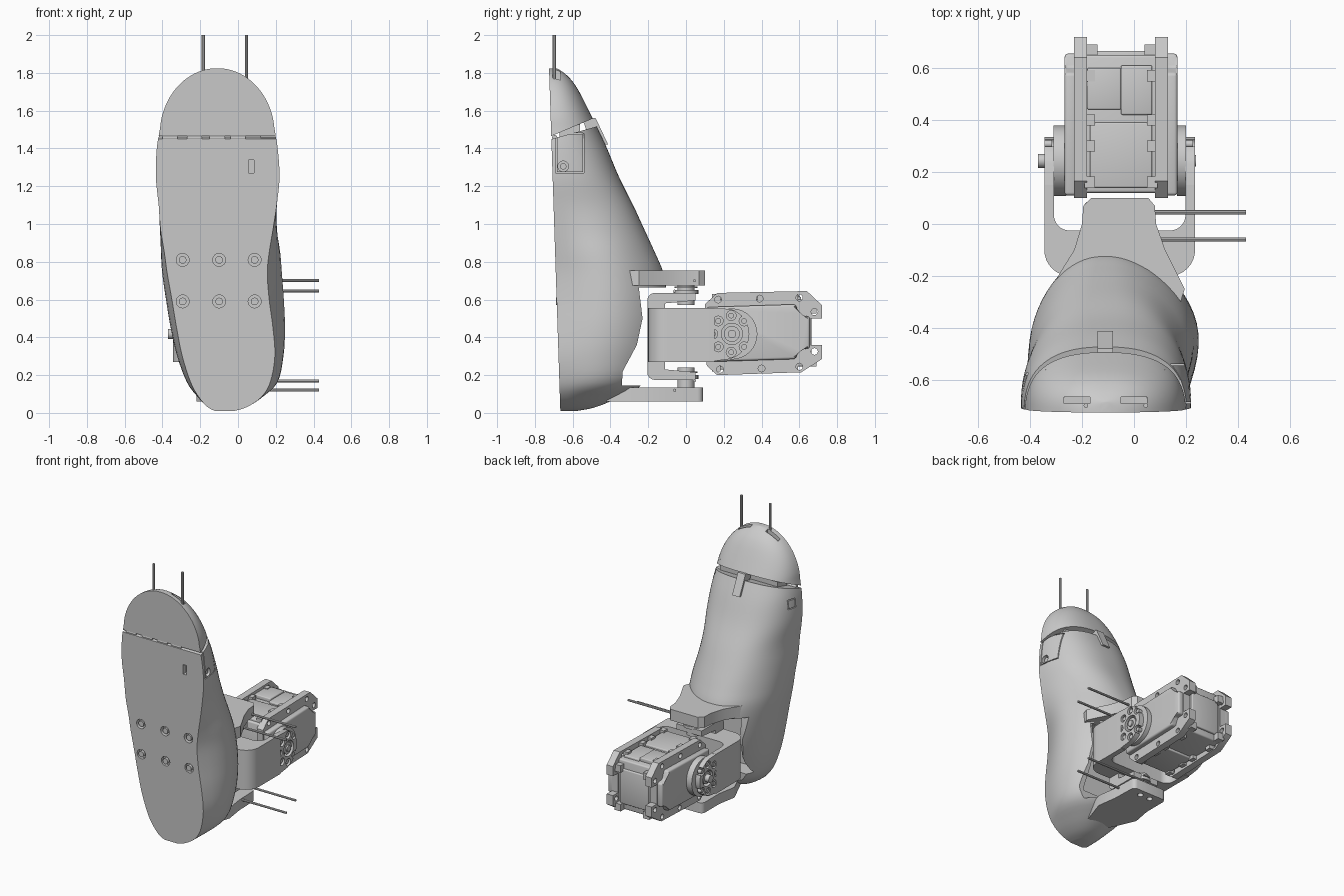
import bpy, bmesh, math
from mathutils import Vector

cube = bpy.data.objects.get("Cube")
if cube:
    bpy.data.objects.remove(cube, do_unlink=True)

grey = bpy.data.materials.new("plain grey")
grey.use_nodes = True
grey.diffuse_color = (0.6, 0.6, 0.6, 1)
grey.node_tree.nodes["Principled BSDF"].inputs["Base Color"].default_value = (0.6, 0.6, 0.6, 1)


def shade(mesh, angle=32):
    for poly in mesh.polygons:
        poly.use_smooth = True
    mesh.set_sharp_from_angle(angle=math.radians(angle))


def finish(bm, name):
    bmesh.ops.recalc_face_normals(bm, faces=bm.faces)
    mesh = bpy.data.meshes.new(name)
    bm.to_mesh(mesh)
    bm.free()
    mesh.materials.append(grey)
    shade(mesh)
    obj = bpy.data.objects.new(name, mesh)
    bpy.context.scene.collection.objects.link(obj)
    return obj


def prism(name, points, axis, low, high, bevel=0):
    """Extrude an outline along an axis; the outline uses the other two axes in order."""
    def place(p, h):
        return {"x": (h, p[0], p[1]), "y": (p[0], h, p[1]), "z": (p[0], p[1], h)}[axis]
    bm = bmesh.new()
    a = [bm.verts.new(place(p, low)) for p in points]
    b = [bm.verts.new(place(p, high)) for p in points]
    bm.faces.new(a)
    bm.faces.new(b)
    for i in range(len(a)):
        j = (i + 1) % len(a)
        bm.faces.new((a[i], a[j], b[j], b[i]))
    if bevel:
        bmesh.ops.bevel(bm, geom=bm.edges[:], offset=bevel, segments=3, affect="EDGES", profile=0.5)
    return finish(bm, name)


def box(name, x, y, z, bevel=0):
    return prism(name, [(x[0], y[0]), (x[1], y[0]), (x[1], y[1]), (x[0], y[1])], "z", *z, bevel)


def arc(u, v, r, start=0, end=360, n=24):
    steps = n if end - start == 360 else n + 1
    angles = [math.radians(start + (end - start) * i / n) for i in range(steps)]
    return [(u + r * math.cos(a), v + r * math.sin(a)) for a in angles]


def disc(name, axis, u, v, r, low, high, n=24):
    return prism(name, arc(u, v, r, n=n), axis, low, high)


def carve(obj, cutters):
    """Subtract each cutter, then discard it."""
    for cutter in cutters:
        cutter.hide_render = True
        mod = obj.modifiers.new("cut", "BOOLEAN")
        mod.operation, mod.solver, mod.object = "DIFFERENCE", "EXACT", cutter
    bpy.context.view_layer.update()
    graph = bpy.context.evaluated_depsgraph_get()
    mesh = bpy.data.meshes.new_from_object(obj.evaluated_get(graph))
    obj.modifiers.clear()
    obj.data = mesh
    shade(mesh)
    for cutter in cutters:
        bpy.data.objects.remove(cutter, do_unlink=True)


# Foot sections: height, sole left, sole right, left bulge, right bulge, back
SECTIONS = [
    (0.01, -.12, -.02, 0, 0, -.58), (.03, -.16, .045, 0, 0, -.48),
    (.08, -.205, .12, .01, .01, -.36), (.16, -.25, .17, .03, .05, -.22),
    (.3, -.295, .195, .04, .06, -.15), (.45, -.325, .185, .045, .08, -.11),
    (.6, -.35, .165, .045, .095, -.1), (.74, -.375, .155, .04, .095, -.12),
    (.85, -.39, .165, .03, .075, -.165), (.97, -.41, .185, .01, .035, -.22),
    (1.1, -.42, .205, 0, .005, -.28), (1.25, -.435, .22, 0, 0, -.355),
    (1.4, -.43, .21, 0, 0, -.418),
]
# Elliptical toe end
for degrees in (5, 15, 25, 35, 45, 55, 65, 73, 80, 86):
    s, c = math.sin(math.radians(degrees)), math.cos(math.radians(degrees))
    SECTIONS.append((1.47 + .355 * s, -.11 - .305 * c, -.11 + .305 * c, 0, 0, -.45 - .175 * s - .06 * s ** 8))


def smooth_rows(rows, steps=4):
    """Pass a Catmull-Rom curve through the section values."""
    padded = [rows[0]] + rows + [rows[-1]]
    result = []
    for a, b, c, d in zip(padded, padded[1:], padded[2:], padded[3:]):
        for t in [i / steps for i in range(steps)]:
            result.append([q + t / 2 * (r - p + t * (2 * p - 5 * q + 4 * r - s + t * (3 * (q - r) + s - p)))
                           for p, q, r, s in zip(a, b, c, d)])
    return result + [rows[-1]]


def foot_piece(name, plane_point, plane_normal):
    bm = bmesh.new()
    rings = []
    for z, left, right, bulge_l, bulge_r, back in smooth_rows(SECTIONS):
        mid, half, front = (left + right) / 2, (right - left) / 2, -.665 - .033 * z
        ring = []
        for i in range(41):
            t = math.pi * i / 40
            depth = max(math.sin(t), 0) ** .83
            side = math.copysign(abs(math.cos(t)) ** .83, math.cos(t))
            swell = math.sin(math.pi * depth) * (bulge_r if side > 0 else -bulge_l) * min(1, 2 * abs(side))
            ring.append(bm.verts.new((mid + half * side + swell, front + (back - front) * depth, z)))
        rings.append(ring)
    for low, high in zip(rings, rings[1:]):
        for i in range(41):
            j = (i + 1) % 41
            bm.faces.new((low[i], low[j], high[j], high[i]))
    bm.faces.new(rings[0])
    bm.faces.new(rings[-1])
    cut = bmesh.ops.bisect_plane(bm, geom=bm.verts[:] + bm.edges[:] + bm.faces[:], dist=1e-5,
                                 plane_co=plane_point, plane_no=plane_normal, clear_outer=True)
    edges = [g for g in cut["geom_cut"] if isinstance(g, bmesh.types.BMEdge)]
    bmesh.ops.holes_fill(bm, edges=edges, sides=0)
    return finish(bm, name)


foot = foot_piece("foot_shell", Vector((0, -.71, 1.45)), Vector((0, -.28, 1)))
toe = foot_piece("toe_cap", Vector((0, -.715, 1.465)), Vector((0, .42, -1)))

# Ankle opening, sole screw holes, slot and side panel grooves
cutters = [
    prism("heel_cutter", [(-.34, .145), (-.335, .22), (-.26, .36), (-.23, .5), (-.25, .665),
                          (.2, .665), (.2, .145)], "x", -1, 1),
    box("cavity_cutter", (-.27, .15), (-.46, .1), (.2, .66)),
    box("slot_cutter", (.055, .085), (-.8, -.67), (1.27, 1.34)),
]
screws = [(x, z) for z in (.81, .59) for x in (-.293, -.1, .088)]
cutters += [disc("screw_cutter", "y", x, z, .034, -.8, -.66) for x, z in screws]


def groove(x, y, z, w=.006):
    return [box("groove_cutter", x, y, (h, h + w)) for h in z] + \
           [box("groove_cutter", x, (d, d + w), (z[0] + .001, z[1] + w - .001)) for d in y]


cutters += groove((.12, .4), (-.69, -.545), (1.27, 1.475))
cutters += groove((-.6, -.36), (-.64, -.58), (1.34, 1.4))
cutters.append(disc("panel_hole_cutter", "x", -.65, 1.305, .028, .18, .4))
carve(foot, cutters)
for x, z in screws:
    disc("sole_screw", "y", x, z, .02, -.688, -.65)
disc("panel_screw", "x", -.65, 1.305, .017, .1, .205)

# Toe hinge, rear tab and sensor wires with pockets
carve(toe, [box("pocket_cutter", (x - .05, x + .05), (-.69, -.665), (1.74, 1.9)) for x in (-.22, 0)])
box("toe_hinge_block", (-.34, .12), (-.67, -.56), (1.42, 1.57))
for x in (-.36, -.23, -.11, 0):
    prism("hinge_knuckle", arc(-.695, 1.457, .014, n=12), "x", x - .04, x + .04)
prism("toe_rear_tab", [(-.412, 1.42), (-.478, 1.56), (-.55, 1.56), (-.5, 1.42)], "x", -.14, -.08)
for x in (-.185, .045):
    disc("toe_wire", "z", x, -.698, .009, 1.74, 2, 8)
for y, z in ((.045, .7), (-.06, .645), (.045, .17), (-.06, .12)):
    disc("ankle_wire", "x", y, z, .008, .04, .43, 8)

# Ankle tabs above and below the joint
upper = [(-.3, -.36), (-.32, -.25), (-.28, -.18), (-.23, -.1), (-.2, 0), (-.195, .07), (-.165, .1),
         (.055, .1), (.08, .07), (.085, 0), (.12, -.1), (.16, -.18), (.195, -.25), (.16, -.36)]
prism("upper_ankle_tab", upper, "z", .675, .755)
lower = arc(-.165, .06, .03, 180, 90, 4) + arc(.045, .06, .03, 90, 0, 4) + [(.08, -.1), (.1, -.24), (.04, -.42)]
lower += [(-.14, -.42), (-.22, -.24), (-.195, -.1)]
lower_tab = prism("lower_ankle_tab", lower, "z", .06, .135)
carve(lower_tab, [disc("hole_cutter", "z", x, .04, .02, 0, .09) for x in (-.1, -.02)])
for low, high in ((.57, .69), (.12, .24)):
    disc("bearing", "z", -.06, 0, .045, low, high)
    middle = (low + high) / 2
    disc("bearing_washer", "z", -.06, 0, .065, middle, middle + .02)
    disc("bearing_washer", "z", -.06, 0, .06, middle + .03, middle + .04)

# Vertical yoke: a C profile with rounded corners
yoke = arc(-.165, .215, .04, 180, 270, 6) + [(.05, .175), (.05, .215), (-.11, .23), (-.11, .58),
       (.05, .595), (.05, .635)] + arc(-.165, .595, .04, 90, 180, 6)
prism("vertical_yoke", yoke, "x", -.16, .04)

# Horizontal bracket: a U outline, with round plates at the arm ends
bracket = arc(-.245, -.1, .1, 180, 270, 8) + arc(.135, -.1, .1, 270, 360, 8) + [(.235, .15), (.198, .15)]
bracket += arc(.138, .035, .06, 0, -90, 8) + arc(-.248, .035, .06, 270, 180, 8) + [(-.308, .15), (-.345, .15)]
prism("bracket", bracket, "z", .27, .555)
CY, CZ = .243, .418
for name, low, high, horn_low, horn_high in (("right_arm", .198, .235, .165, .2), ("left_arm", -.345, -.308, -.31, -.26)):
    arm = [(.12, .27)] + arc(CY - .045, CZ, .137, -75, 75, 16) + [(.12, .555)]
    plate = prism(name, arm, "x", low, high)
    disc(name + "_horn", "x", CY, CZ, .135, horn_low, horn_high, 32)
    spots = arc(CY - .004, CZ, .097, 55, 305, 6)[:6]
    spots = arc(CY - .004, CZ, .097, 45, 315, 6)
    carve(plate, [disc("bolt_cutter", "x", u, v, .026, low - .1, high + .1, 16) for u, v in spots]
          + [disc("hub_cutter", "x", CY, CZ, .056, low - .1, high + .1, 32)])
    for u, v in spots:
        disc("arm_bolt", "x", u, v, .015, low, high - .008, 12)
    disc("arm_hub", "x", CY, CZ, .042, low + .008, high - .008)
disc("left_pivot", "x", CY, CZ, .027, -.37, -.32)
disc("right_pivot", "x", CY, CZ, .022, .21, .238)

# Motor: core, side flanges, covers and small ribs
box("motor_core", (-.19, .09), (.12, .65), (.245, .6), .01)
outline = [(.11, .25), (.165, .2), (.61, .215), (.72, .285), (.72, .57), (.64, .645), (.165, .635), (.1, .575)]
cover = [(.11, .27), (.58, .285), (.6, .34), (.655, .34), (.655, .51), (.6, .515), (.58, .575), (.11, .56)]
holes = [(.17, .6), (.39, .605), (.6, .61), (.68, .535), (.68, .325), (.6, .245), (.4, .235), (.18, .23)]
for side in (-1, 1):
    def span(inner, outer):
        return sorted((-.05 + side * inner, -.05 + side * outer))
    flange = prism("motor_flange", outline, "x", *span(.13, .18))
    carve(flange, [disc("hole_cutter", "x", u, v, .018, *span(.1, .25), 12) for u, v in holes]
          + [box("notch_cutter", span(.11, .2), (.66, .75), (.36, .5))])
    prism("motor_cover", cover, "x", *span(.17, .217), .012)
    for y in (.16, .3, .4, .57):
        box("motor_rib", span(.1, .14), (y - .022, y + .022), (.22, .63))
    for z in (.27, .55):
        box("motor_end_rib", span(.09, .14), (.64, .69), (z - .025, z + .025))
box("motor_top_plate", (-.18, -.05), (.44, .6), (.59, .625), .006)
box("motor_top_block", (-.05, .07), (.42, .61), (.59, .615), .006)
box("motor_front_plate", (-.17, .07), (.14, .39), (.23, .615), .006)
box("motor_end_plate", (-.16, .06), (.6, .665), (.29, .54), .006)
